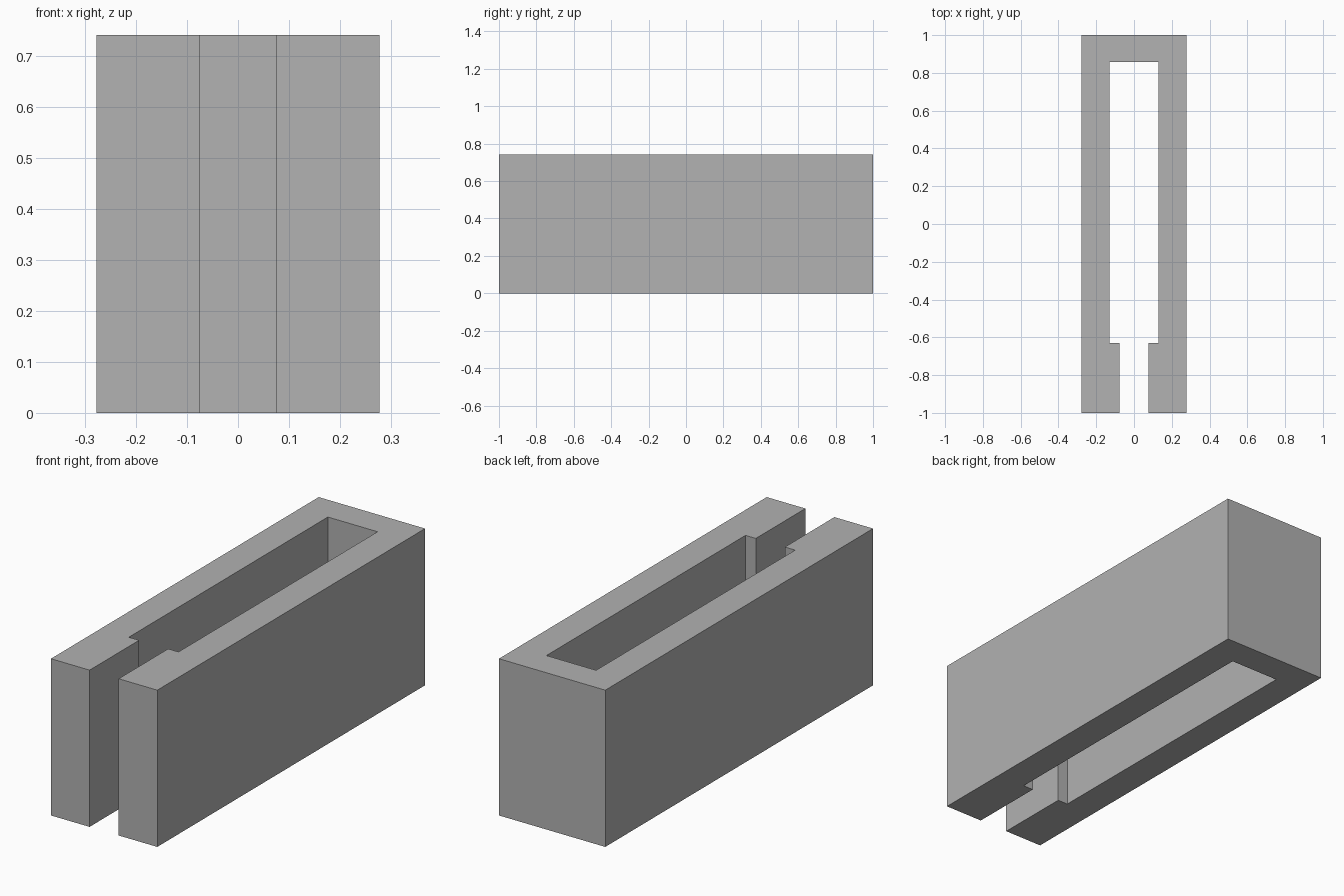
import bpy
import bmesh

default_cube = bpy.data.objects.get("Cube")
if default_cube:
    bpy.data.objects.remove(default_cube, do_unlink=True)

HEIGHT = 0.741

# Plain grey material
grey = bpy.data.materials.new("plain_grey")
grey.use_nodes = True
colour = (0.445, 0.445, 0.445, 1.0)
grey.diffuse_color = colour
grey.node_tree.nodes["Principled BSDF"].inputs["Base Color"].default_value = colour

# Right half of the plan: outer wall, front jaw, cavity, back wall
half = [(0.278, 1.0), (0.278, -1.0), (0.076, -1.0),
        (0.076, -0.63), (0.13, -0.63), (0.13, 0.857)]
outline = half + [(-x, y) for x, y in reversed(half)]

# Slotted channel body: one plan outline raised to full height
bm = bmesh.new()
base = bm.faces.new([bm.verts.new((x, y, 0)) for x, y in outline])
raised = bmesh.ops.extrude_face_region(bm, geom=[base], use_keep_orig=True)
top_verts = [g for g in raised["geom"] if isinstance(g, bmesh.types.BMVert)]
bmesh.ops.translate(bm, verts=top_verts, vec=(0, 0, HEIGHT))
bmesh.ops.recalc_face_normals(bm, faces=bm.faces)

mesh = bpy.data.meshes.new("slotted_channel")
bm.to_mesh(mesh)
bm.free()
mesh.materials.append(grey)
body = bpy.data.objects.new("slotted_channel", mesh)
bpy.context.collection.objects.link(body)
